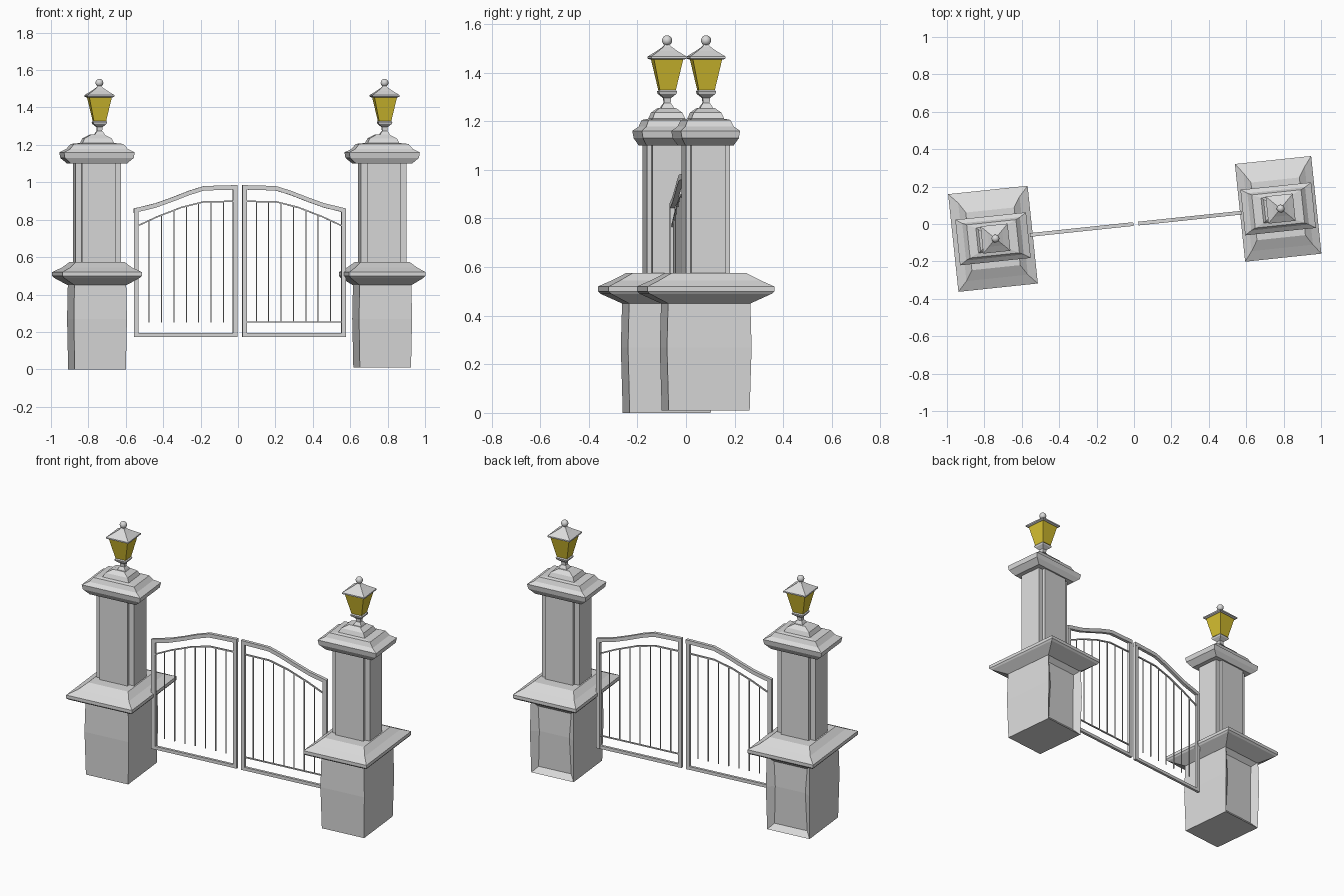
import bpy, bmesh, math
from mathutils import Matrix

if "Cube" in bpy.data.objects:
    bpy.data.objects.remove(bpy.data.objects["Cube"])

TURN = Matrix.Rotation(math.radians(6), 4, "Z")  # the whole gateway stands askew


def material(name, rgb):
    m = bpy.data.materials.new(name)
    m.use_nodes = True
    m.diffuse_color = (*rgb, 1)
    m.node_tree.nodes["Principled BSDF"].inputs["Base Color"].default_value = (*rgb, 1)
    return m


stone = material("grey stone", (0.7, 0.7, 0.7))
glass = material("amber glass", (0.68, 0.53, 0.03))


def finish(bm, name, mat, offset=(0, 0, 0)):
    bmesh.ops.recalc_face_normals(bm, faces=bm.faces)
    bm.transform(TURN @ Matrix.Translation(offset))
    mesh = bpy.data.meshes.new(name)
    bm.to_mesh(mesh)
    bm.free()
    mesh.materials.append(mat)
    obj = bpy.data.objects.new(name, mesh)
    bpy.context.collection.objects.link(obj)
    return obj


def loft(bm, rings):
    """Skin a closed solid through rings of points with equal counts."""
    loops = [[bm.verts.new(p) for p in ring] for ring in rings]
    for a, b in zip(loops, loops[1:]):
        for i in range(len(a)):
            j = (i + 1) % len(a)
            bm.faces.new((a[i], a[j], b[j], b[i]))
    bm.faces.new(loops[0])
    bm.faces.new(loops[-1])


def tiers(bm, profile):
    """Rectangular stack from (z, width, depth) steps."""
    loft(bm, [[(sx * w / 2, sy * d / 2, z)
               for sx, sy in ((-1, -1), (1, -1), (1, 1), (-1, 1))]
              for z, w, d in profile])


def box(bm, x0, x1, z0, z1, depth):
    loft(bm, [[(x, y, z) for x, y in
               ((x0, -depth), (x1, -depth), (x1, depth), (x0, depth))]
              for z in (z0, z1)])


def ribbon(bm, points, height, depth):
    """Flat bar following (x, z) points along its top edge."""
    loft(bm, [[(x, -depth, z - height), (x, depth, z - height),
               (x, depth, z), (x, -depth, z)] for x, z in points])


def pillar(side, cx, ground, ledge):
    at = (cx, 0, 0)
    lamp_at = (cx + 0.013, 0, 0)

    # base block, slightly bulging, with a sunken panel at the back
    bm = bmesh.new()
    tiers(bm, [(ground, 0.275, 0.335), (0.27, 0.285, 0.35), (0.455, 0.278, 0.34)])
    bmesh.ops.recalc_face_normals(bm, faces=bm.faces)
    back = [f for f in bm.faces if f.normal.y > 0.9]
    bmesh.ops.inset_region(bm, faces=back, thickness=0.045, depth=-0.03)
    finish(bm, side + "_pillar_base", stone, at)

    # wide sloping ledge
    bm = bmesh.new()
    tiers(bm, [(0.45, 0.28, 0.34), (0.49, ledge - 0.015, 0.505), (0.5, ledge, 0.525),
               (0.52, ledge, 0.525), (0.545, 0.33, 0.42), (0.575, 0.26, 0.31)])
    finish(bm, side + "_pillar_ledge", stone, at)

    # shaft with stepped corners
    quarter = [(0.122, 0.072), (0.09, 0.072), (0.09, 0.091)]
    outline = []
    for sx, sy in ((1, 1), (-1, 1), (-1, -1), (1, -1)):
        corner = [(sx * x, sy * y) for x, y in quarter]
        outline += corner if sx * sy > 0 else corner[::-1]
    bm = bmesh.new()
    loft(bm, [[(x, y, z) for x, y in outline] for z in (0.57, 1.11)])
    finish(bm, side + "_pillar_shaft", stone, at)

    # moulded cap
    bm = bmesh.new()
    tiers(bm, [(1.1, 0.3, 0.2), (1.13, 0.37, 0.235), (1.16, 0.38, 0.245),
               (1.178, 0.31, 0.2), (1.205, 0.265, 0.178), (1.21, 0.17, 0.135),
               (1.235, 0.145, 0.115), (1.255, 0.07, 0.065)])
    finish(bm, side + "_pillar_cap", stone, at)

    # lantern stem
    bm = bmesh.new()
    tiers(bm, [(1.245, 0.062, 0.062), (1.262, 0.045, 0.045), (1.275, 0.027, 0.027),
               (1.295, 0.03, 0.03), (1.312, 0.07, 0.07), (1.322, 0.076, 0.076),
               (1.33, 0.06, 0.06)])
    finish(bm, side + "_lantern_stem", stone, lamp_at)

    # lantern glass
    bm = bmesh.new()
    tiers(bm, [(1.328, 0.066, 0.066), (1.457, 0.122, 0.122)])
    finish(bm, side + "_lantern_glass", glass, lamp_at)

    # lantern roof
    bm = bmesh.new()
    tiers(bm, [(1.454, 0.13, 0.13), (1.458, 0.146, 0.146), (1.466, 0.146, 0.146),
               (1.488, 0.08, 0.08), (1.505, 0.035, 0.035), (1.515, 0.018, 0.018)])
    finish(bm, side + "_lantern_roof", stone, lamp_at)

    # ball finial
    bm = bmesh.new()
    bmesh.ops.create_uvsphere(bm, u_segments=16, v_segments=10, radius=0.021,
                              matrix=Matrix.Translation((0, 0, 1.532)))
    for f in bm.faces:
        f.smooth = True
    finish(bm, side + "_lantern_ball", stone, lamp_at)


def height_on(points, u):
    for (a, za), (b, zb) in zip(points, points[1:]):
        if a <= u <= b:
            return za + (zb - za) * (u - a) / (b - a)
    return points[-1][1]


def gate(side, s):
    def px(u):
        return 0.01 + s * (0.0135 + u)

    arch = [(0, 0.985), (0.18, 0.98), (0.26, 0.955), (0.35, 0.92),
            (0.44, 0.888), (0.556, 0.86)]
    inner = [(0.015, 0.902), (0.18, 0.9), (0.3, 0.87), (0.43, 0.82), (0.538, 0.77)]

    # frame: two posts, bottom rail and arched top rail
    bm = bmesh.new()
    box(bm, px(0), px(0.024), 0.173, 0.982, 0.009)
    box(bm, px(0.532), px(0.556), 0.173, 0.858, 0.009)
    box(bm, px(0.01), px(0.54), 0.173, 0.193, 0.008)
    ribbon(bm, [(px(u), z) for u, z in arch], 0.024, 0.01)
    finish(bm, side + "_gate_frame", stone)

    # thin rail under the arch and upright bars
    bm = bmesh.new()
    ribbon(bm, [(px(u), z) for u, z in inner], 0.008, 0.004)
    for i in range(7):
        u = 0.075 + i * 0.0665
        box(bm, px(u - 0.0025), px(u + 0.0025), 0.25, height_on(inner, u) - 0.003, 0.0025)
    if s > 0:
        box(bm, px(0.015), px(0.538), 0.25, 0.257, 0.004)
    finish(bm, side + "_gate_bars", stone)


pillar("right", -0.758, 0.0, 0.427)
pillar("left", 0.775, 0.01, 0.41)
gate("right", -1)
gate("left", 1)
